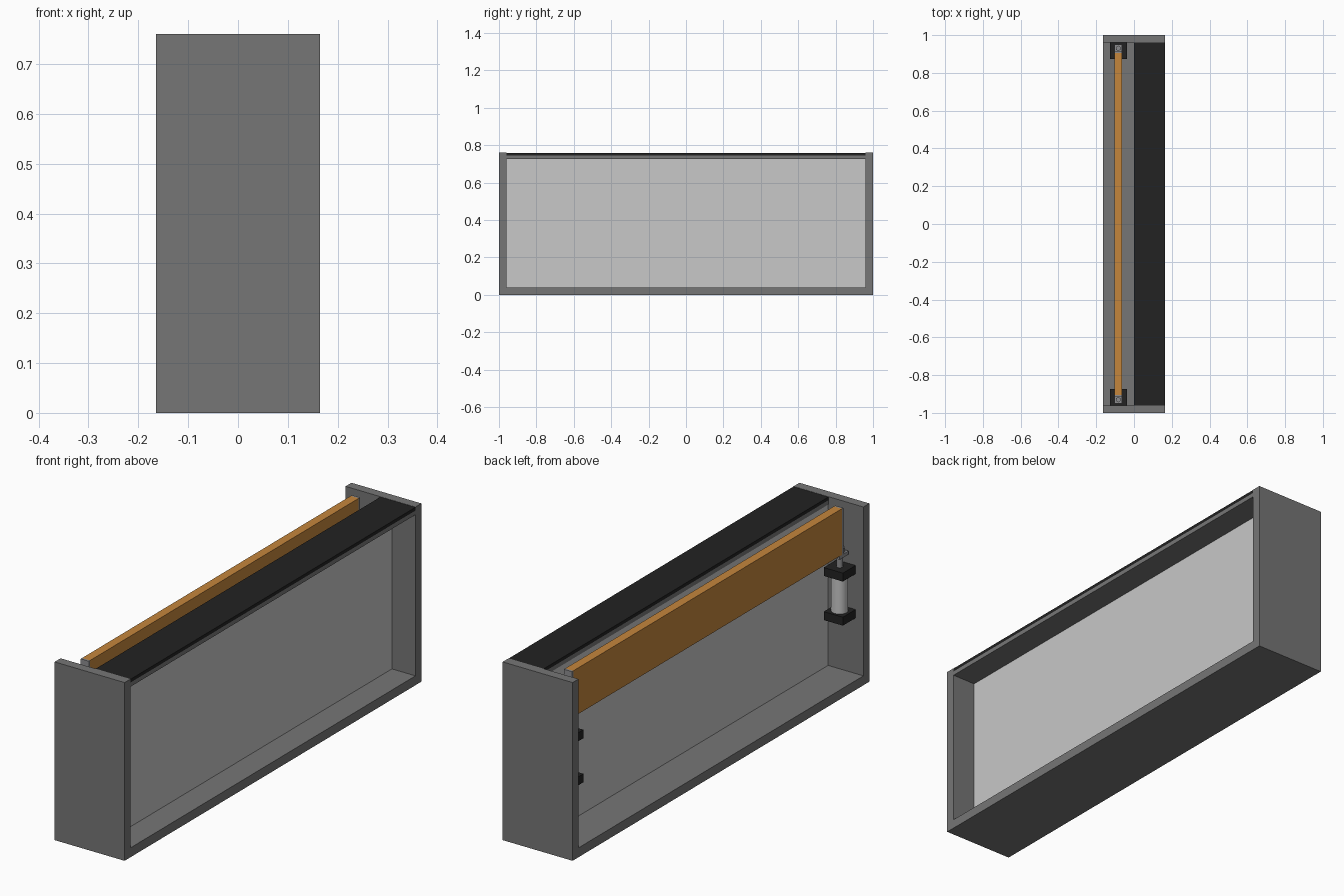
import bpy

if "Cube" in bpy.data.objects:
    bpy.data.objects.remove(bpy.data.objects["Cube"])


def material(name, r, g, b):
    m = bpy.data.materials.new(name)
    m.diffuse_color = (r, g, b, 1)
    m.use_nodes = True
    m.node_tree.nodes["Principled BSDF"].inputs["Base Color"].default_value = m.diffuse_color
    return m


GREY = material("frame grey", 0.18, 0.18, 0.18)
PALE = material("panel pale grey", 0.58, 0.58, 0.58)
BLACK = material("black", 0.016, 0.016, 0.016)
ORANGE = material("orange wood", 0.56, 0.24, 0.045)
STEEL = material("steel", 0.27, 0.27, 0.28)


def box(name, mat, x, y, z):
    """Box from (min, max) ranges."""
    bpy.ops.mesh.primitive_cube_add(
        size=1, location=[sum(r) / 2 for r in (x, y, z)])
    ob = bpy.context.object
    ob.name = name
    ob.scale = [r[1] - r[0] for r in (x, y, z)]
    bpy.ops.object.transform_apply(location=False, rotation=False, scale=True)
    ob.data.materials.append(mat)
    return ob


def cylinder(name, mat, radius, x, y, z, sides=32):
    """Upright cylinder spanning the z range."""
    bpy.ops.mesh.primitive_cylinder_add(
        vertices=sides, radius=radius, depth=z[1] - z[0],
        location=(x, y, (z[0] + z[1]) / 2))
    ob = bpy.context.object
    ob.name = name
    ob.data.materials.append(mat)
    if sides > 8:
        bpy.ops.object.shade_smooth_by_angle()
    return ob


W, H, T, IN = 0.165, 0.76, 0.04, 0.96

# Outer frame, open on both long sides
box("base_board", GREY, (-W, W), (-IN, IN), (0, T))
box("top_board", GREY, (0, W), (-IN, IN), (0.727, 0.745))
box("top_mat", BLACK, (0, W), (-IN, IN), (0.745, H - 0.001))

# Dividing panel and lifting board
box("divider_panel", PALE, (0.002, 0.054), (-IN, IN), (T, 0.727))
box("lifting_board", ORANGE, (-0.102, -0.064), (-0.905, 0.905), (0.56, 0.757))

# End wall and lift cylinder at each end
CX, CY = -0.083, 0.917
for s, end in ((-1, "front"), (1, "back")):
    def span(a, b):
        return tuple(sorted((s * a, s * b)))

    box(end + "_wall", GREY, (-W, W), span(IN, 1), (0, H))
    for z, level in ((0.277, "lower"), (0.465, "upper")):
        box(f"{end}_{level}_mount", BLACK, (CX - 0.045, CX + 0.045),
            span(0.874, IN), (z, z + 0.036))
    cylinder(end + "_lift_barrel", PALE, 0.033, CX, s * CY, (0.313, 0.465))
    cylinder(end + "_lift_rod", STEEL, 0.013, CX, s * CY, (0.501, 0.545))
    # Angle bracket joining the rod to the board
    box(end + "_bracket_plate", STEEL, (CX - 0.019, CX + 0.019),
        span(0.905, 0.914), (0.545, 0.757))
    box(end + "_bracket_foot", STEEL, (CX - 0.019, CX + 0.019),
        span(0.89, 0.95), (0.545, 0.56))
    cylinder(end + "_rod_nut", STEEL, 0.014, CX, s * 0.93, (0.56, 0.578), 6)
